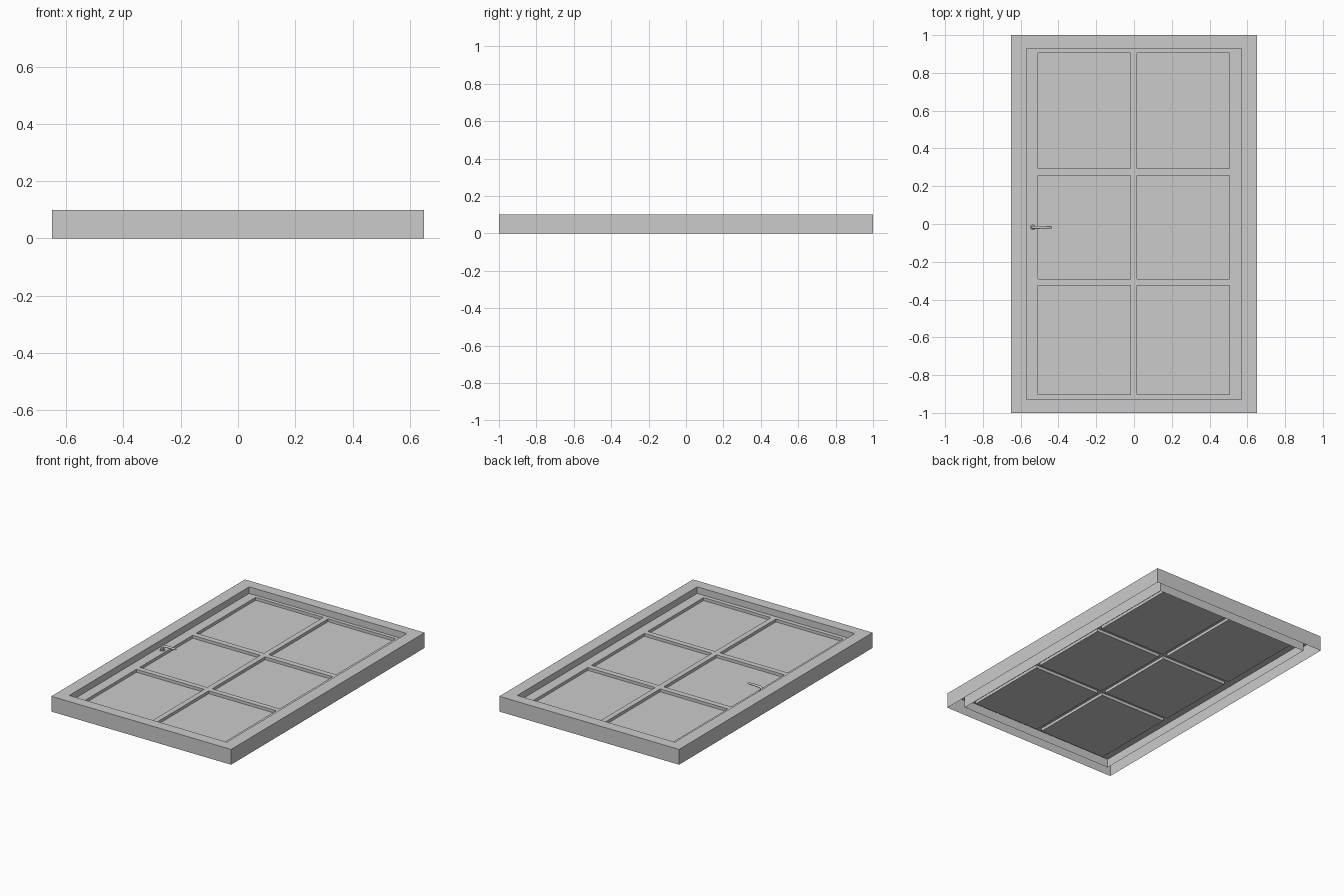
import bpy, bmesh
from math import radians

if "Cube" in bpy.data.objects:
    bpy.data.objects.remove(bpy.data.objects["Cube"])


def add_object(name, bm):
    mesh = bpy.data.meshes.new(name)
    bm.to_mesh(mesh)
    bm.free()
    obj = bpy.data.objects.new(name, mesh)
    bpy.context.collection.objects.link(obj)
    return obj


# Surround: hollow channel, open underneath
bm = bmesh.new()
section = [(0.65, 1.0, 0.0), (0.65, 1.0, 0.1), (0.57, 0.93, 0.1), (0.57, 0.93, 0.0)]
signs = [(-1, -1), (1, -1), (1, 1), (-1, 1)]
rings = [[bm.verts.new((sx * x, sy * y, z)) for sx, sy in signs] for x, y, z in section]
for a, b in zip(rings, rings[1:]):
    for i in range(4):
        j = (i + 1) % 4
        bm.faces.new((a[i], a[j], b[j], b[i]))
add_object("door_surround", bm)

# Door leaf: a sheet with six sunken panels
DOOR_Z, SUNK = 0.057, 0.019
xs = [-0.57, -0.507, -0.018, 0.017, 0.505, 0.57]
ys = [-0.93, -0.903, -0.326, -0.291, 0.256, 0.293, 0.906, 0.93]
bm = bmesh.new()
grid = [[bm.verts.new((x, y, DOOR_Z)) for y in ys] for x in xs]
panels = []
for i in range(len(xs) - 1):
    for j in range(len(ys) - 1):
        f = bm.faces.new((grid[i][j], grid[i + 1][j], grid[i + 1][j + 1], grid[i][j + 1]))
        if i % 2 and j % 2:
            panels.append(f)
sunk = bmesh.ops.extrude_discrete_faces(bm, faces=panels)["faces"]
for f in sunk:
    bmesh.ops.translate(bm, verts=f.verts[:], vec=(0, 0, -SUNK))
add_object("door_leaf", bm)

# Handle rose
HX, HY = -0.535, -0.018
bpy.ops.mesh.primitive_cylinder_add(vertices=24, radius=0.015, depth=0.008,
                                    location=(HX, HY, DOOR_Z + 0.004))
rose = bpy.context.object
rose.name = "handle_rose"
bpy.ops.object.shade_smooth_by_angle(angle=radians(35))

# Handle lever: stem bending into a grip
curve = bpy.data.curves.new("handle_lever", 'CURVE')
curve.dimensions = '3D'
curve.bevel_depth = 0.008
curve.bevel_resolution = 3
curve.use_fill_caps = True
path = [(0, DOOR_Z, 1), (0, 0.077, 1), (0.004, 0.083, 1), (0.012, 0.087, 1),
        (0.055, 0.089, 0.9), (0.094, 0.088, 0.8), (0.1, 0.088, 0.5)]
spline = curve.splines.new('POLY')
spline.points.add(len(path) - 1)
for p, (dx, z, r) in zip(spline.points, path):
    p.co = (HX + dx, HY, z, 1)
    p.radius = r
lever = bpy.data.objects.new("handle_lever", curve)
bpy.context.collection.objects.link(lever)
